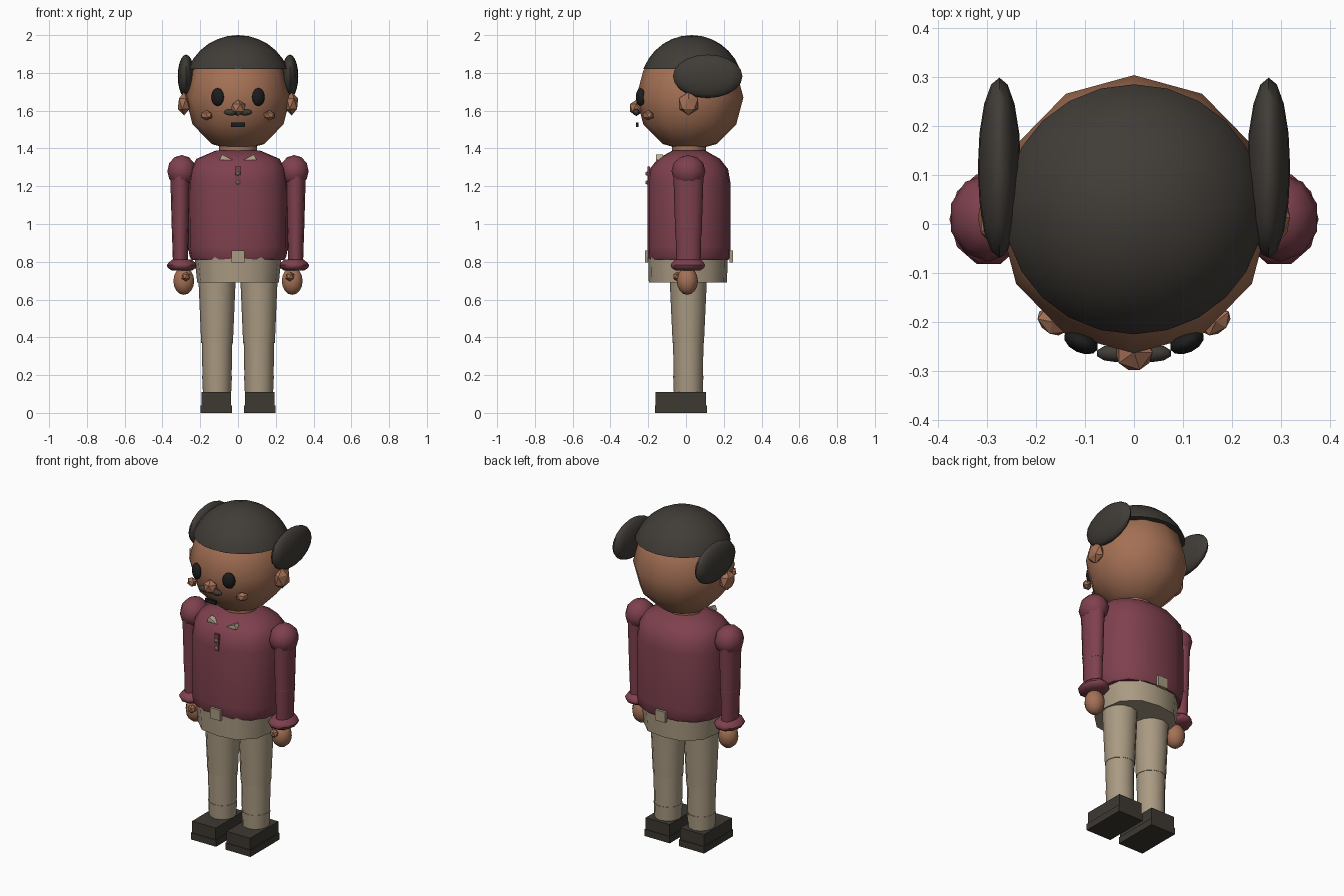
import bpy, bmesh
from math import sin, cos, pi, radians
from mathutils import Matrix, Vector

if "Cube" in bpy.data.objects:
    bpy.data.objects.remove(bpy.data.objects["Cube"], do_unlink=True)


def material(name, r, g, b):
    m = bpy.data.materials.new(name)
    m.use_nodes = True
    m.diffuse_color = (r, g, b, 1)
    node = next(n for n in m.node_tree.nodes if n.type == 'BSDF_PRINCIPLED')
    node.inputs["Base Color"].default_value = (r, g, b, 1)
    return m


SKIN = material("brown skin", 0.37, 0.162, 0.09)
HAIR = material("dark hair", 0.052, 0.045, 0.038)
SHIRT = material("plum shirt", 0.21, 0.052, 0.075)
CLOTH = material("khaki cloth", 0.40, 0.325, 0.225)
SHOE = material("dark shoe", 0.047, 0.04, 0.031)
BLACK = material("black", 0.012, 0.012, 0.012)
TRIM = material("cream trim", 0.50, 0.42, 0.30)


def finish(name, bm, mat, smooth=60):
    bmesh.ops.recalc_face_normals(bm, faces=bm.faces)
    me = bpy.data.meshes.new(name)
    bm.to_mesh(me)
    bm.free()
    me.materials.append(mat)
    if smooth:
        me.polygons.foreach_set("use_smooth", [True] * len(me.polygons))
        me.set_sharp_from_angle(angle=radians(smooth))
    ob = bpy.data.objects.new(name, me)
    bpy.context.collection.objects.link(ob)
    return ob


def place(loc, size, turn=0):
    return Matrix.LocRotScale(Vector(loc), Matrix.Rotation(radians(turn), 3, 'Z'), Vector(size))


def ball(name, mat, loc, size, turn=0, segs=12, rings=6):
    bm = bmesh.new()
    bmesh.ops.create_uvsphere(bm, u_segments=segs, v_segments=rings, radius=1)
    # Put a vertex on the y axis
    bm.transform(place(loc, size, turn))
    return finish(name, bm, mat)


def nugget(name, mat, loc, size, turn=0):
    bm = bmesh.new()
    bmesh.ops.create_icosphere(bm, subdivisions=1, radius=1)
    bm.transform(place(loc, size, turn))
    return finish(name, bm, mat, 0)


def box(name, mat, loc, size):
    bm = bmesh.new()
    bmesh.ops.create_cube(bm, size=1)
    bm.transform(place(loc, size))
    return finish(name, bm, mat, 0)


def loft(name, mat, center, sections, segs=12, power=2.0):
    """Stack of rings (z, half width, half depth); power over 2 squares them off."""
    bm = bmesh.new()
    rings = []
    for z, rx, ry in sections:
        ring = []
        for i in range(segs):
            a = 2 * pi * i / segs
            c, s = cos(a), sin(a)
            k = (abs(c) ** power + abs(s) ** power) ** (-1 / power)
            ring.append(bm.verts.new((center[0] + rx * k * c, center[1] + ry * k * s, z)))
        rings.append(ring)
    for low, high in zip(rings, rings[1:]):
        for i in range(segs):
            j = (i + 1) % segs
            bm.faces.new((low[i], low[j], high[j], high[i]))
    bm.faces.new(rings[0])
    bm.faces.new(rings[-1])
    return finish(name, bm, mat, 50)


# Head, neck and hair cap
ball("head", SKIN, (0, 0.02, 1.67), (0.278, 0.284, 0.285))
loft("neck", SKIN, (0, 0.015), [(1.32, 0.1, 0.09), (1.45, 0.1, 0.09)])
bm = bmesh.new()
bmesh.ops.create_uvsphere(bm, u_segments=24, v_segments=16, radius=1)
bm.transform(place((0, 0.03, 1.72), (0.284, 0.274, 0.28)))
cut = bmesh.ops.bisect_plane(bm, geom=bm.verts[:] + bm.edges[:] + bm.faces[:],
                             plane_co=(0, 0, 1.82), plane_no=(0, 0, 1), clear_inner=True)
bmesh.ops.holes_fill(bm, edges=[e for e in bm.edges if e.is_boundary])
finish("hair_cap", bm, HAIR)

# Face
nugget("nose", SKIN, (0, -0.262, 1.615), (0.043, 0.042, 0.043))
box("mouth", BLACK, (0, -0.258, 1.525), (0.072, 0.012, 0.024))

# Torso, hips and shirt details
loft("shirt_body", SHIRT, (0, 0.015),
     [(0.81, 0.245, 0.21), (0.825, 0.255, 0.218), (0.88, 0.265, 0.22), (1.22, 0.262, 0.22),
      (1.29, 0.25, 0.208), (1.345, 0.22, 0.165), (1.39, 0.115, 0.085)], 16, 2.5)
loft("trouser_hips", CLOTH, (0, 0.01),
     [(0.69, 0.216, 0.207), (0.84, 0.232, 0.211)], 12, 2.6)
for name, y in (("front", -0.209), ("back", 0.239)):
    box(name + "_belt_loop", CLOTH, (0, y, 0.828), (0.068, 0.018, 0.064))
box("button_placket", SHIRT, (0, -0.198, 1.255), (0.03, 0.014, 0.1))
for i, z in enumerate((1.22, 1.267)):
    nugget(f"button_{i + 1}", TRIM, (0, -0.207, z), (0.012, 0.01, 0.012))

# Everything that comes in pairs
for s, side in ((1, "left"), (-1, "right")):
    ball(side + "_hair_puff", HAIR, (s * 0.275, 0.115, 1.782), (0.044, 0.184, 0.115), segs=16, rings=10)
    nugget(side + "_ear", SKIN, (s * 0.285, 0.013, 1.637), (0.038, 0.06, 0.062))
    ball(side + "_eye", BLACK, (s * 0.108, -0.241, 1.672), (0.037, 0.022, 0.048), s * 25)
    nugget(side + "_cheek", SKIN, (s * 0.167, -0.2, 1.575), (0.038, 0.026, 0.027), s * 38)
    ball(side + "_moustache", HAIR, (s * 0.037, -0.264, 1.592), (0.041, 0.018, 0.018), segs=10)

    # Collar flap, a thin wedge
    bm = bmesh.new()
    flap = [bm.verts.new((s * x, -0.158, z)) for x, z in ((0.03, 1.34), (0.098, 1.34), (0.085, 1.368))]
    solid = bmesh.ops.extrude_face_region(bm, geom=[bm.faces.new(flap)])
    bmesh.ops.translate(bm, vec=(0, 0.035, 0),
                        verts=[v for v in solid["geom"] if isinstance(v, bmesh.types.BMVert)])
    finish(side + "_collar_flap", bm, TRIM, 0)

    # Arm
    ball(side + "_shoulder", SHIRT, (s * 0.298, 0.013, 1.28), (0.08, 0.09, 0.085), segs=10)
    arm = (s * 0.305, 0.013)
    loft(side + "_upper_arm", SHIRT, arm, [(0.95, 0.045, 0.07), (1.27, 0.054, 0.08)])
    ball(side + "_elbow", SHIRT, (s * 0.305, 0.013, 0.985), (0.048, 0.073, 0.055))
    loft(side + "_forearm", SHIRT, arm, [(0.78, 0.039, 0.064), (0.99, 0.046, 0.069)])
    loft(side + "_cuff", SHIRT, (s * 0.297, 0.01),
         [(0.755, 0.055, 0.07), (0.767, 0.074, 0.09), (0.782, 0.08, 0.096),
          (0.796, 0.07, 0.088), (0.812, 0.05, 0.07)], 10)
    ball(side + "_hand", SKIN, (s * 0.287, 0.007, 0.698), (0.058, 0.056, 0.073), segs=10, rings=8)
    nugget(side + "_thumb", SKIN, (s * 0.275, -0.047, 0.722), (0.026, 0.024, 0.026))

    # Leg
    leg = (s * 0.111, 0.012)
    loft(side + "_thigh", CLOTH, leg, [(0.37, 0.084, 0.083), (0.74, 0.1, 0.1)])
    ball(side + "_knee", CLOTH, (s * 0.111, 0.012, 0.385), (0.084, 0.083, 0.05))
    loft(side + "_shin", CLOTH, leg, [(0.18, 0.077, 0.077), (0.385, 0.081, 0.081)])
    loft(side + "_trouser_cuff", CLOTH, leg, [(0.09, 0.074, 0.076), (0.195, 0.079, 0.08)])
    box(side + "_shoe_upper", SHOE, (s * 0.115, -0.027, 0.07), (0.158, 0.268, 0.08))
    box(side + "_shoe_sole", SHOE, (s * 0.115, -0.027, 0.02), (0.168, 0.276, 0.04))
